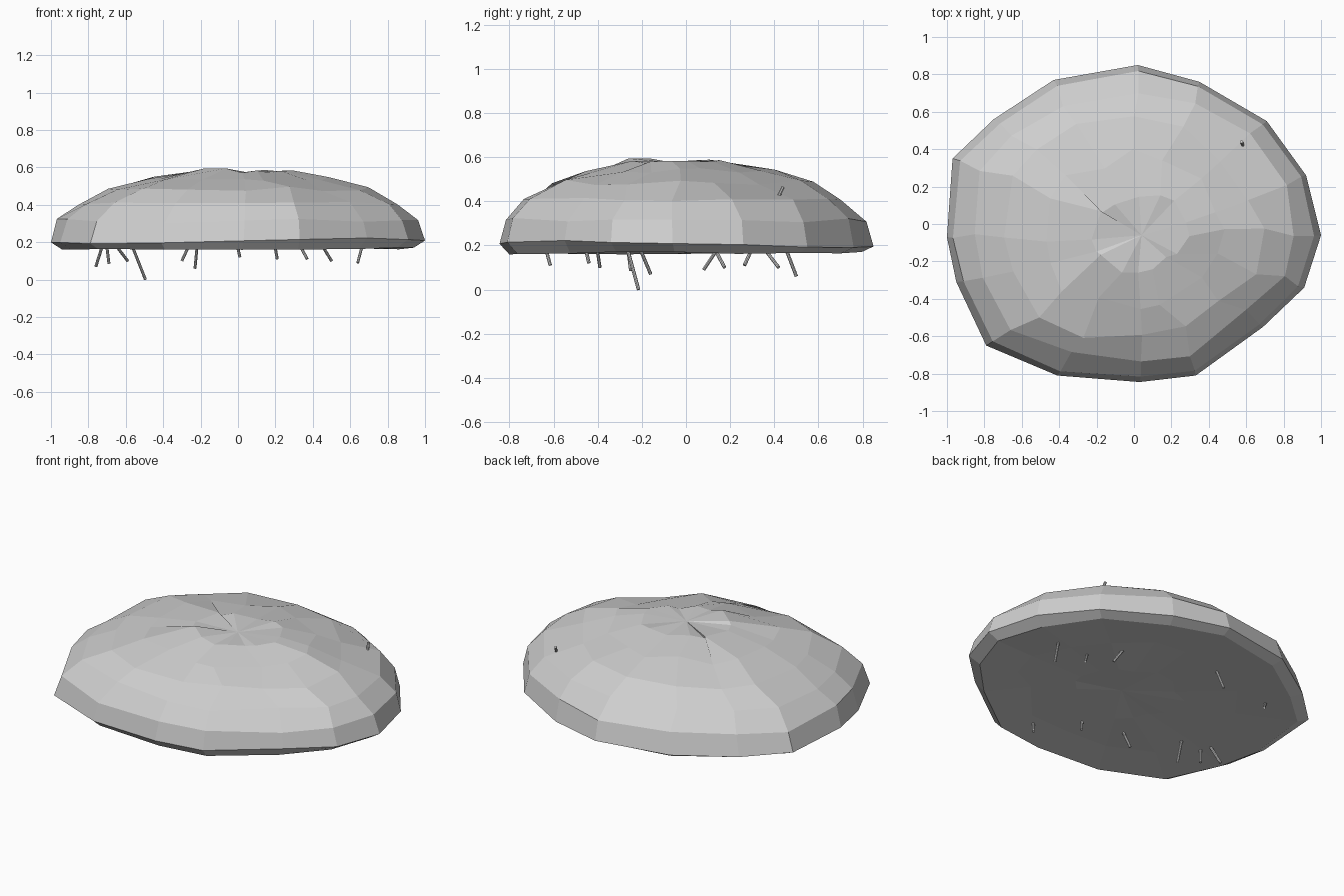
import bpy, bmesh, math, random
from mathutils import Vector

random.seed(7)
if "Cube" in bpy.data.objects:
    bpy.data.objects.remove(bpy.data.objects["Cube"], do_unlink=True)

stone = bpy.data.materials.new("light_grey")
stone.use_nodes = True
grey = (0.62, 0.62, 0.62, 1)
stone.diffuse_color = grey
stone.node_tree.nodes["Principled BSDF"].inputs["Base Color"].default_value = grey


def finish(bm, name):
    bmesh.ops.recalc_face_normals(bm, faces=bm.faces)
    mesh = bpy.data.meshes.new(name)
    bm.to_mesh(mesh)
    bm.free()
    mesh.materials.append(stone)
    obj = bpy.data.objects.new(name, mesh)
    bpy.context.collection.objects.link(obj)
    return obj


# Irregular plan outline of the slab, anticlockwise from the +x end
outline = [(1, -.06), (.92, .26), (.71, .55), (.35, .76), (.02, .85), (-.43, .77),
           (-.75, .56), (-.97, .35), (-1, -.07), (-.95, -.31), (-.79, -.65),
           (-.41, -.81), (.03, -.845), (.33, -.81), (.69, -.55), (.91, -.34)]
centre = Vector((.04, -.06))

# Rings from the underside outwards, round the rim and up the dome:
# scale, height, sideways jitter, height jitter
rings = [(.3, .185, .03, .006), (.64, .178, .04, .006), (.94, .165, .01, .006),
         (1, .195, 0, .006), (.965, .315, .006, .012), (.86, .41, .025, .012),
         (.68, .485, .04, .012), (.47, .54, .04, .012), (.24, .583, .04, .012)]

# Faceted domed slab
bm = bmesh.new()
loops = []
for scale, height, spread, lift in rings:
    loop = []
    for x, y in outline:
        p = centre + (Vector((x, y)) - centre) * scale
        p += Vector((random.uniform(-spread, spread), random.uniform(-spread, spread)))
        z = height + random.uniform(-lift, lift)
        if scale == 1:  # rim rides higher at the front left
            z += .025 * max(0, x * .7 - y * .7)
        loop.append(bm.verts.new((p.x, p.y, z)))
    loops.append(loop)
n = len(outline)
for low, high in zip(loops, loops[1:]):
    for i in range(n):
        j = (i + 1) % n
        bm.faces.new((low[i], low[j], high[j], high[i]))
for loop, z in ((loops[0], .19), (loops[-1], .575)):
    hub = bm.verts.new((*centre, z))
    for i in range(n):
        bm.faces.new((loop[i], loop[(i + 1) % n], hub))
finish(bm, "rock_slab")


# Thin rods: free tip, then the point where each enters the slab
def rod(name, tip, root, radius=.008):
    tip, root = Vector(tip), Vector(root)
    axis = root - tip
    bm = bmesh.new()
    bmesh.ops.create_cone(bm, cap_ends=True, segments=8, radius1=radius,
                          radius2=radius, depth=axis.length)
    turn = axis.to_track_quat("Z", "Y")
    for v in bm.verts:
        v.co = turn @ v.co + (tip + root) / 2
    finish(bm, name)


lower_rods = [(-.495, -.215, 0, -.56, -.26), (-.23, .5, .06, -.22, .46),
              (-.76, -.16, .07, -.73, -.2), (-.69, -.25, .085, -.7, -.26),
              (.64, .08, .09, .66, .13), (.5, .175, .1, .46, .14),
              (.37, .265, .11, .34, .29), (-.59, .42, .1, -.64, .37),
              (.21, -.615, .11, .2, -.63), (.01, -.44, .12, 0, -.45),
              (-.3, -.39, .1, -.27, -.4)]
for k, (tx, ty, tz, rx, ry) in enumerate(lower_rods):
    tip = Vector((tx, ty, tz))
    root = Vector((rx, ry, .165))
    rod(f"lower_rod_{k + 1}", tip, tip + (root - tip) * 1.3)
rod("upper_rod_1", (.575, .44, .465), (.59, .4, .38))
rod("upper_rod_2", (.745, -.08, .445), (.72, -.08, .4))
